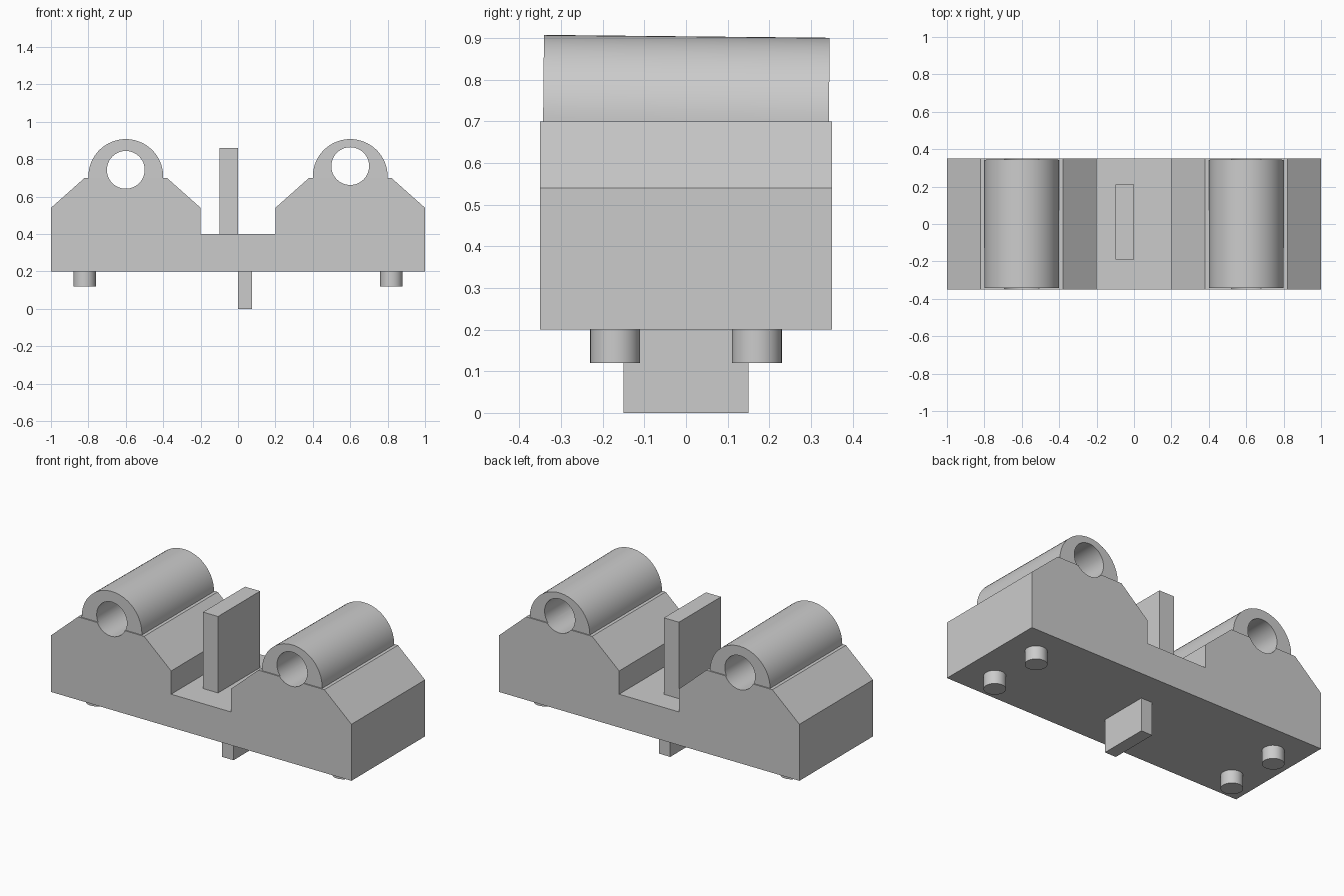
import bpy
import bmesh
from math import cos, sin, pi
from mathutils import Matrix, Vector

default = bpy.data.objects.get("Cube")
if default:
    bpy.data.objects.remove(default, do_unlink=True)

grey = bpy.data.materials.new("light grey")
grey.use_nodes = True
grey.diffuse_color = (0.6, 0.6, 0.6, 1)
grey.node_tree.nodes["Principled BSDF"].inputs["Base Color"].default_value = (0.6, 0.6, 0.6, 1)


def activate(ob):
    bpy.ops.object.select_all(action='DESELECT')
    ob.select_set(True)
    bpy.context.view_layer.objects.active = ob


def finish(bm, name):
    bmesh.ops.recalc_face_normals(bm, faces=bm.faces)
    mesh = bpy.data.meshes.new(name)
    bm.to_mesh(mesh)
    bm.free()
    mesh.materials.append(grey)
    ob = bpy.data.objects.new(name, mesh)
    bpy.context.collection.objects.link(ob)
    return ob


def extrude_profile(name, points, half_depth):
    """Extrude an (x, z) outline along y."""
    bm = bmesh.new()
    face = bm.faces.new([bm.verts.new((x, -half_depth, z)) for x, z in points])
    moved = bmesh.ops.extrude_face_region(bm, geom=[face])["geom"]
    verts = [v for v in moved if isinstance(v, bmesh.types.BMVert)]
    bmesh.ops.translate(bm, verts=verts, vec=(0, 2 * half_depth, 0))
    return finish(bm, name)


def box(name, low, high):
    bm = bmesh.new()
    a, b = Vector(low), Vector(high)
    matrix = Matrix.Translation((a + b) / 2) @ Matrix.Diagonal((*(b - a), 1))
    bmesh.ops.create_cube(bm, size=1, matrix=matrix)
    return finish(bm, name)


def cylinder(name, centre, radius, depth, turn=0, sides=48):
    bm = bmesh.new()
    matrix = Matrix.Translation(centre) @ Matrix.Rotation(turn, 4, 'X')
    bmesh.ops.create_cone(bm, cap_ends=True, segments=sides, radius1=radius,
                          radius2=radius, depth=depth, matrix=matrix)
    return finish(bm, name)


def cut(ob, cutter):
    mod = ob.modifiers.new("bore", 'BOOLEAN')
    mod.operation = 'DIFFERENCE'
    mod.solver = 'EXACT'
    mod.object = cutter
    activate(ob)
    bpy.ops.object.modifier_apply(modifier=mod.name)


def smooth(ob):
    activate(ob)
    bpy.ops.object.shade_smooth_by_angle(angle=pi / 6)


# Stepped body with two sloped shoulders and a central channel
half = [(1, 0.2), (1, 0.54), (0.82, 0.7), (0.38, 0.7), (0.2, 0.54), (0.2, 0.4)]
body = extrude_profile("body", half + [(-x, z) for x, z in reversed(half)], 0.35)

# Arched sleeves, tilted slightly, bored through into the body
for side, x, bore_z in (("right", -0.6, 0.743), ("left", 0.6, 0.763)):
    arc = [(0.2 * cos(pi * i / 32), 0.2 * sin(pi * i / 32)) for i in range(33)]
    sleeve = extrude_profile(side + "_sleeve", [(0.2, -0.02)] + arc + [(-0.2, -0.02)], 0.343)
    sleeve.data.transform(Matrix.Translation((x, 0, 0.704)) @ Matrix.Rotation(-0.01, 4, 'X'))
    cutter = cylinder("bore_cutter", (x, 0, bore_z), 0.101, 1, pi / 2)
    cut(sleeve, cutter)
    cut(body, cutter)
    bpy.data.objects.remove(cutter, do_unlink=True)
    smooth(sleeve)
smooth(body)

# Upright plate in the channel and tab underneath
box("upright_plate", (-0.1, -0.19, 0.39), (0, 0.21, 0.86))
box("bottom_tab", (0, -0.15, 0), (0.075, 0.15, 0.21))

# Four round feet
for side, x in (("right", -0.82), ("left", 0.82)):
    for end, y in (("front", -0.17), ("back", 0.17)):
        smooth(cylinder(f"{end}_{side}_foot", (x, y, 0.165), 0.06, 0.09, sides=32))
